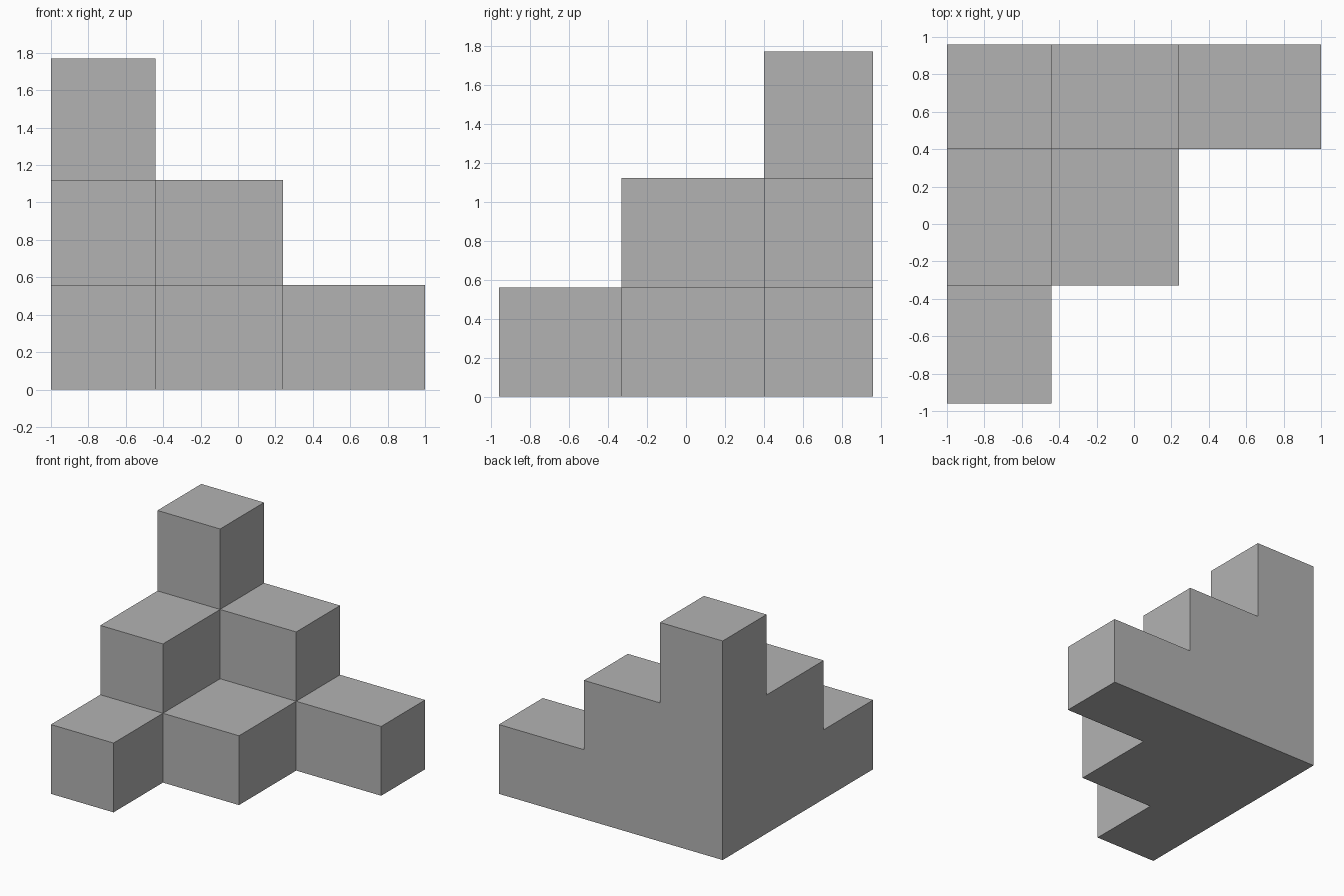
import bpy
import bmesh
from mathutils import Vector

cube = bpy.data.objects.get("Cube")
if cube:
    bpy.data.objects.remove(cube, do_unlink=True)

# Step boundaries, counted outward from the tall back corner and up from the floor
XS = [-1.0, -0.44, 0.24, 1.0]
YS = [0.96, 0.40, -0.33, -0.96]
ZS = [0.0, 0.56, 1.12, 1.77]
STEPS = 3


def filled(cell):
    return min(cell) >= 0 and sum(cell) < STEPS


def corner(index):
    return Vector((XS[index[0]], YS[index[1]], ZS[index[2]]))


def add_outer_faces(bm, cell):
    """Add the sides of one block that no neighbouring block covers."""
    for axis in range(3):
        u, v = [a for a in range(3) if a != axis]
        for side in (0, 1):
            neighbour = list(cell)
            neighbour[axis] += 2 * side - 1
            if filled(neighbour):
                continue
            ring = []
            for du, dv in ((0, 0), (1, 0), (1, 1), (0, 1)):
                index = list(cell)
                index[axis] += side
                index[u] += du
                index[v] += dv
                ring.append(bm.verts.new(corner(index)))
            bm.faces.new(ring)


# Plain grey finish
grey = bpy.data.materials.new("grey")
grey.use_nodes = True
colour = (0.45, 0.45, 0.45, 1.0)
grey.diffuse_color = colour
grey.node_tree.nodes["Principled BSDF"].inputs["Base Color"].default_value = colour

# Corner staircase: one closed solid with flat, undivided sides
bm = bmesh.new()
for i in range(STEPS):
    for j in range(STEPS):
        for k in range(STEPS):
            if filled((i, j, k)):
                add_outer_faces(bm, (i, j, k))
bmesh.ops.remove_doubles(bm, verts=bm.verts, dist=0.001)
bmesh.ops.recalc_face_normals(bm, faces=bm.faces)
bmesh.ops.dissolve_limit(bm, angle_limit=0.01, verts=bm.verts, edges=bm.edges)

mesh = bpy.data.meshes.new("corner_staircase")
bm.to_mesh(mesh)
bm.free()
mesh.materials.append(grey)
stairs = bpy.data.objects.new("corner_staircase", mesh)
bpy.context.collection.objects.link(stairs)
